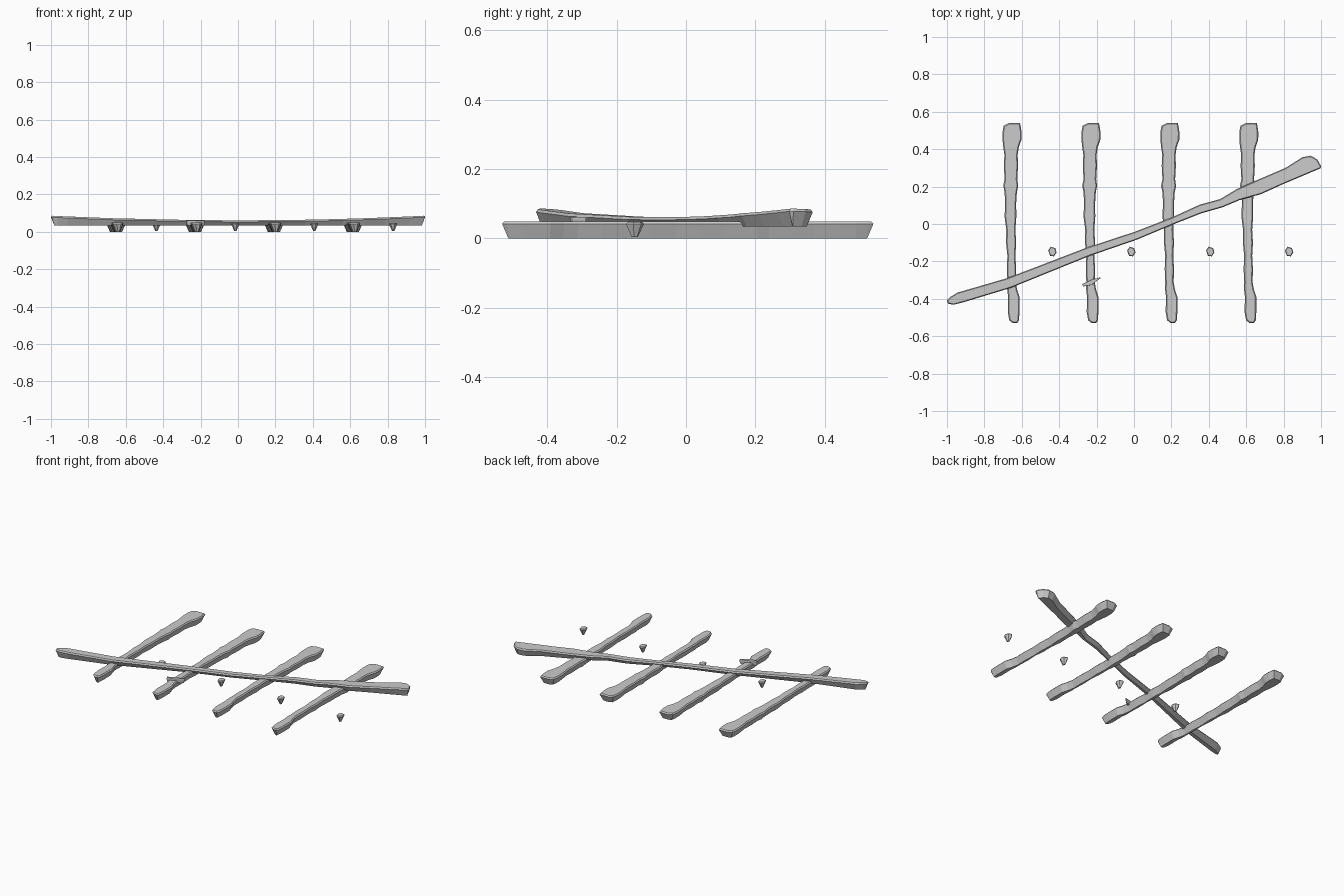
import bpy
from mathutils import Vector

if "Cube" in bpy.data.objects:
    bpy.data.objects.remove(bpy.data.objects["Cube"])


def inset(poly, d):
    # move every outline point inward along its mitred normal (counter-clockwise outline)
    out, n = [], len(poly)
    for i, p in enumerate(poly):
        p = Vector(p)
        a = (p - Vector(poly[i - 1])).normalized()
        b = (Vector(poly[(i + 1) % n]) - p).normalized()
        na, nb = Vector((-a.y, a.x)), Vector((-b.y, b.x))
        m = (na + nb).normalized()
        out.append(p + m * d / max(m.dot(na), 0.7))
    return out


def slab(name, left, right, layers):
    # left/right rails run the same way; layers = [(inset, height function)] from bottom to top
    k = len(left)
    poly = list(right) + list(reversed(left))
    n = len(poly)
    verts, faces = [], []
    for d, z in layers:
        verts += [(p.x, p.y, z(p.x)) for p in inset(poly, d)]
    for l in range(len(layers) - 1):
        for i in range(n):
            j = (i + 1) % n
            faces.append((l * n + i, l * n + j, l * n + n + j, l * n + n + i))
    top = (len(layers) - 1) * n
    for i in range(k - 1):
        q = (i, i + 1, n - 2 - i, n - 1 - i)
        faces.append(tuple(reversed(q)))
        faces.append(tuple(top + v for v in q))
    me = bpy.data.meshes.new(name)
    me.from_pydata(verts, [], faces)
    ob = bpy.data.objects.new(name, me)
    bpy.context.collection.objects.link(ob)
    return ob


def flat(z):
    return lambda x: z


# upright stroke: y, left x, right x (from bottom to top)
stations = [
    (-.53, -.648, -.625), (-.515, -.667, -.615), (-.47, -.675, -.612),
    (-.39, -.673, -.612), (-.35, -.678, -.625), (-.31, -.677, -.632),
    (-.24, -.680, -.630), (-.17, -.677, -.634), (-.10, -.684, -.630),
    (-.03, -.683, -.634), (.04, -.692, -.629), (.11, -.689, -.630),
    (.17, -.692, -.626), (.205, -.699, -.619), (.24, -.692, -.624),
    (.31, -.696, -.620), (.37, -.693, -.622), (.41, -.699, -.616),
    (.45, -.703, -.602), (.49, -.703, -.601), (.525, -.697, -.606),
    (.54, -.668, -.610)]
stroke_layers = [(.018, flat(0)), (0, flat(.042)), (.006, flat(.049))]

for i in range(4):
    dx = i * .422
    slab(f"upright_stroke_{i + 1}",
         [(a + dx, y) for y, a, b in stations],
         [(b + dx, y) for y, a, b in stations], stroke_layers)
    # small tapered speck beside each stroke
    cx, cy = -.437 + dx, -.147
    slab(f"speck_{i + 1}",
         [(cx - .012, cy - .023), (cx - .022, cy + .005), (cx - .008, cy + .026)],
         [(cx + .009, cy - .026), (cx + .023, cy - .005), (cx + .016, cy + .018)],
         [(.015, flat(.004)), (0, flat(.042)), (.004, flat(.047))])

# diagonal stroke, bowed up towards both ends
upper = [(-1, -.408), (-.985, -.392), (-.945, -.367), (-.68, -.29), (-.25, -.125),
         (0, -.043), (.2, .034), (.35, .103), (.46, .133), (.55, .187),
         (.67, .24), (.81, .30), (.9, .357), (.945, .365), (.98, .345)]
lower = [(-.995, -.426), (-.965, -.432), (-.91, -.418), (-.66, -.342), (-.235, -.17),
         (.015, -.084), (.215, .0), (.36, .057), (.475, .09), (.565, .128),
         (.68, .16), (.79, .21), (.92, .265), (.998, .298), (1, .31)]
slab("diagonal_stroke", upper, lower,
     [(.016, flat(.034)),
      (0, lambda x: .053 + .025 * x * x),
      (.005, lambda x: .061 + .025 * x * x)])

# thin splinter lying across the second stroke
slab("splinter",
     [(-.278, -.322), (-.225, -.297), (-.180, -.285)],
     [(-.272, -.334), (-.228, -.326), (-.178, -.289)],
     [(.002, flat(.034)), (0, flat(.055)), (.001, flat(.061))])
